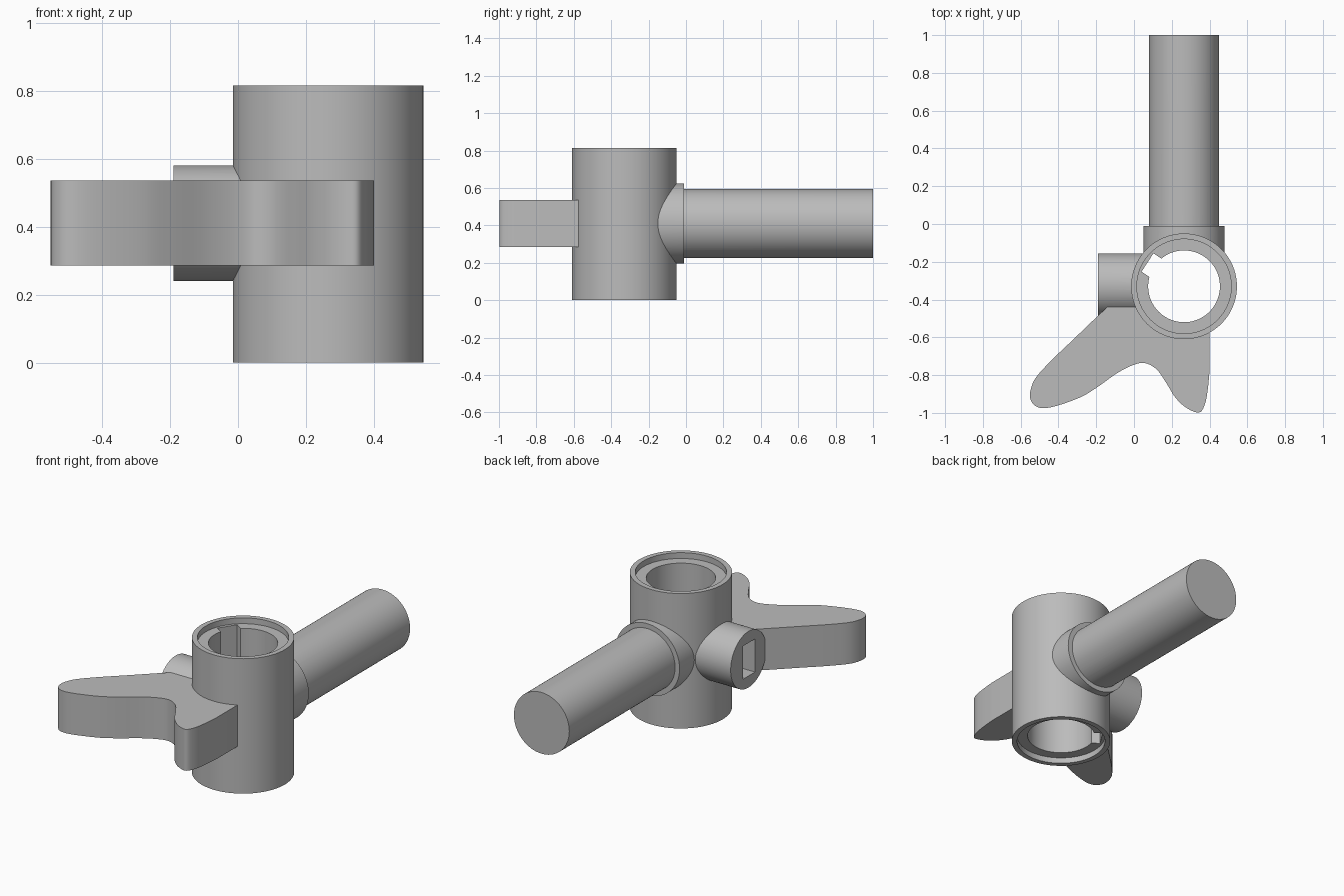
import bpy, bmesh, math
from mathutils import Matrix, Vector

if "Cube" in bpy.data.objects:
    bpy.data.objects.remove(bpy.data.objects["Cube"])

CX, CY, CZ = 0.265, -0.33, 0.41   # hub axis and height of the cross axes
SIDES = 80

grey = bpy.data.materials.new("plain grey")
grey.diffuse_color = (0.5, 0.5, 0.5, 1)
grey.use_nodes = True
grey.node_tree.nodes["Principled BSDF"].inputs["Base Color"].default_value = grey.diffuse_color


def finish(name, bm):
    bmesh.ops.recalc_face_normals(bm, faces=bm.faces)
    me = bpy.data.meshes.new(name)
    bm.to_mesh(me)
    bm.free()
    me.materials.append(grey)
    ob = bpy.data.objects.new(name, me)
    bpy.context.collection.objects.link(ob)
    return ob


def cylinder(name, start, end, radius):
    a, b = Vector(start), Vector(end)
    rot = (b - a).to_track_quat('Z', 'Y').to_matrix().to_4x4()
    bm = bmesh.new()
    bmesh.ops.create_cone(bm, cap_ends=True, segments=SIDES, radius1=radius, radius2=radius,
                          depth=(b - a).length, matrix=Matrix.Translation((a + b) / 2) @ rot)
    return finish(name, bm)


def box(name, centre, size, angle=0):
    bm = bmesh.new()
    bmesh.ops.create_cube(bm, size=1, matrix=Matrix.Translation(centre)
                          @ Matrix.Rotation(angle, 4, 'Z') @ Matrix.Diagonal((*size, 1)))
    return finish(name, bm)


def cut(ob, cutter):
    mod = ob.modifiers.new("cut", 'BOOLEAN')
    mod.operation, mod.solver, mod.object = 'DIFFERENCE', 'EXACT', cutter
    bpy.context.view_layer.objects.active = ob
    bpy.ops.object.modifier_apply(modifier=mod.name)


# Hub: revolved tube with a shallow counterbore at both ends
H, STEP = 0.815, 0.035
profile = [(0.28, 0), (0.28, H), (0.25, H), (0.25, H - STEP),
           (0.19, H - STEP), (0.19, STEP), (0.25, STEP), (0.25, 0)]
bm = bmesh.new()
rings = [[bm.verts.new((CX + r * math.cos(2 * math.pi * i / SIDES),
                        CY + r * math.sin(2 * math.pi * i / SIDES), z))
          for i in range(SIDES)] for r, z in profile]
for k, ring in enumerate(rings):
    nxt = rings[(k + 1) % len(rings)]
    for i in range(SIDES):
        j = (i + 1) % SIDES
        bm.faces.new((ring[i], ring[j], nxt[j], nxt[i]))
hub = finish("hub", bm)

# Handle rod, its collar and the side boss
rod = cylinder("handle_rod", (CX, -0.1, CZ), (CX, 1.0, CZ), 0.185)
collar = cylinder("handle_collar", (CX, CY + 0.1, CZ), (CX, -0.01, CZ), 0.215)
boss = cylinder("side_boss", (CX - 0.1, -0.325, CZ), (-0.19, -0.325, CZ), 0.17)

# Lever: smooth two-lobed outline, extruded
curve_pts = [(-0.19, -0.485), (-0.32, -0.61), (-0.45, -0.735), (-0.53, -0.83), (-0.55, -0.92),
             (-0.51, -0.97), (-0.43, -0.968), (-0.29, -0.92), (-0.2, -0.868), (-0.09, -0.79),
             (0.0, -0.745), (0.06, -0.737), (0.12, -0.77), (0.17, -0.84), (0.22, -0.92),
             (0.28, -0.975), (0.345, -0.998), (0.375, -0.955), (0.39, -0.88), (0.4, -0.78)]
p = [Vector(q) for q in curve_pts]
p = [2 * p[0] - p[1]] + p + [2 * p[-1] - p[-2]]
outline = []
for a, b, c, d in zip(p, p[1:], p[2:], p[3:]):
    for s in range(5):
        t = s / 5
        outline.append(0.5 * (2 * b + (c - a) * t + (2 * a - 5 * b + 4 * c - d) * t * t
                              + (3 * b - a - 3 * c + d) * t ** 3))
outline += [Vector(q) for q in ((0.4, -0.78), (0.4, -0.5), (0.2, -0.42), (-0.12, -0.42))]
bm = bmesh.new()
face = bm.faces.new([bm.verts.new((q.x, q.y, 0.285)) for q in outline])
top = bmesh.ops.extrude_face_region(bm, geom=[face])["geom"]
bmesh.ops.translate(bm, vec=(0, 0, 0.25), verts=[v for v in top if isinstance(v, bmesh.types.BMVert)])
lever = finish("lever", bm)

# Trim everything that would poke into the hub
core = cylinder("core_cutter", (CX, CY, -0.2), (CX, CY, 1.2), 0.265)
for ob in (rod, collar, boss, lever):
    cut(ob, core)

# Keyway along the bore and square window through the boss
ang = math.radians(147)
key = box("key_cutter", (CX + 0.181 * math.cos(ang), CY + 0.181 * math.sin(ang), 0.4),
          (0.1, 0.116, 1.6), ang)
window = box("window_cutter", (-0.05, CY, CZ), (0.4, 0.115, 0.2))
cut(hub, key)
cut(hub, window)
cut(boss, window)

for cutter in (core, key, window):
    bpy.data.objects.remove(cutter)

# Smooth round surfaces, crisp edges
for ob in (hub, rod, collar, boss, lever):
    bpy.ops.object.select_all(action='DESELECT')
    ob.select_set(True)
    bpy.context.view_layer.objects.active = ob
    bpy.ops.object.shade_smooth_by_angle(angle=math.radians(30))
